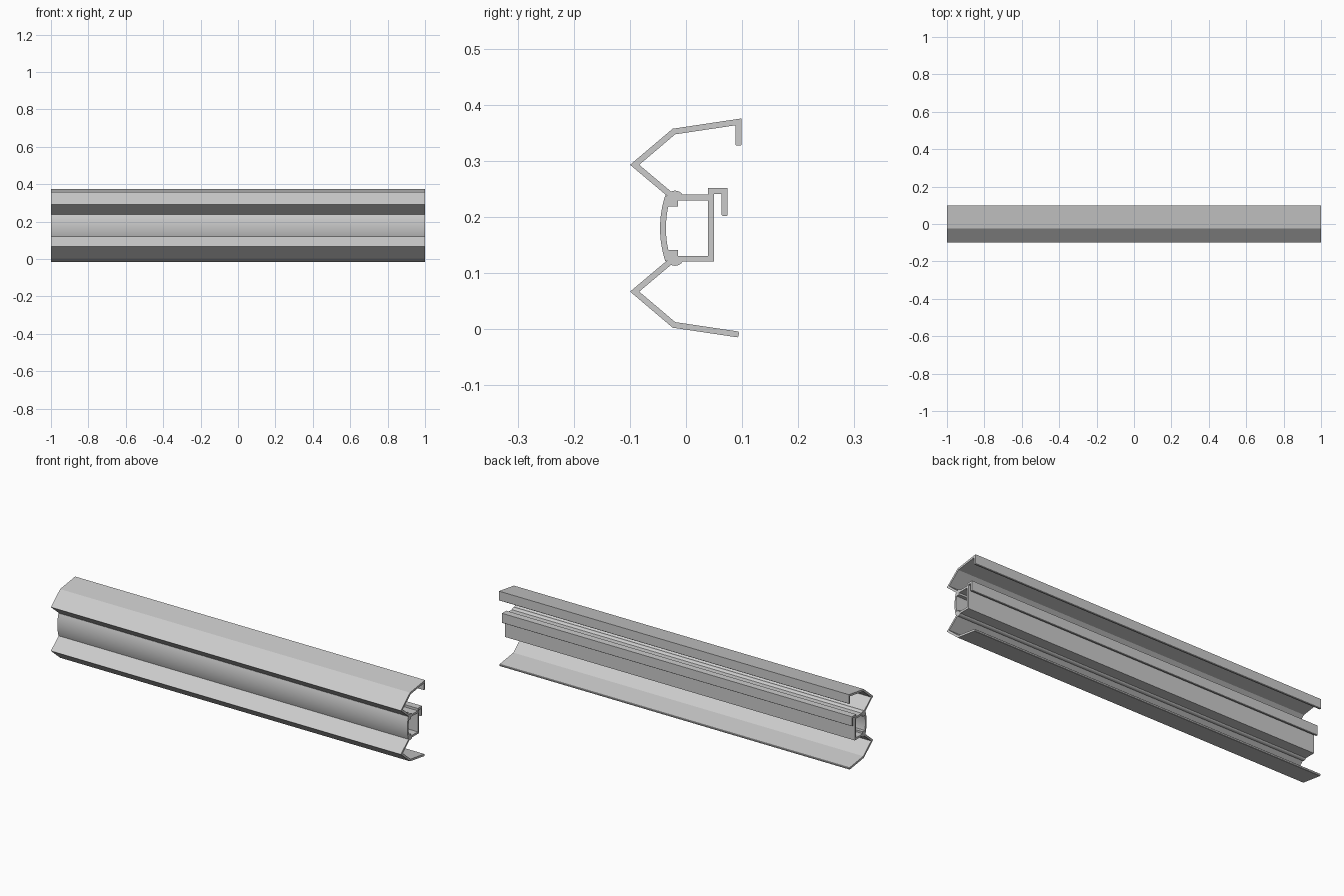
import bpy, bmesh, math
from mathutils import Vector

if "Cube" in bpy.data.objects:
    bpy.data.objects.remove(bpy.data.objects["Cube"])

HALF = 1.0      # half length along x
MID = 0.18      # mirror height of the section
T = 0.0105      # sheet thickness


def extrude(name, pts, flip=False, smooth=False):
    """Extrude a closed (y, z) outline along x; flip mirrors it about MID."""
    if flip:
        pts = [(y, 2 * MID - z) for y, z in pts]
    bm = bmesh.new()
    face = bm.faces.new([bm.verts.new((-HALF, y, z)) for y, z in pts])
    res = bmesh.ops.extrude_face_region(bm, geom=[face])
    new = [v for v in res["geom"] if isinstance(v, bmesh.types.BMVert)]
    bmesh.ops.translate(bm, verts=new, vec=(2 * HALF, 0, 0))
    bmesh.ops.recalc_face_normals(bm, faces=bm.faces)
    me = bpy.data.meshes.new(name)
    bm.to_mesh(me)
    bm.free()
    ob = bpy.data.objects.new(name, me)
    bpy.context.collection.objects.link(ob)
    if smooth:
        bpy.ops.object.select_all(action='DESELECT')
        ob.select_set(True)
        bpy.context.view_layer.objects.active = ob
        bpy.ops.object.shade_smooth_by_angle(angle=math.radians(30))
    return ob


def strip(path, t=T, tip=0.0):
    """Outline of a sheet around a centreline; tip chamfers the last end."""
    p = [Vector(q) for q in path]
    left, right = [], []
    for i, q in enumerate(p):
        dirs = []
        if i > 0:
            dirs.append((q - p[i - 1]).normalized())
        if i < len(p) - 1:
            dirs.append((p[i + 1] - q).normalized())
        norms = [Vector((-d.y, d.x)) for d in dirs]
        m = sum(norms, Vector((0, 0))).normalized()
        off = m * (t / 2 / m.dot(norms[0]))
        if i == len(p) - 1 and tip:
            d, n = dirs[0], norms[0]
            for side, s in ((left, 1), (right, -1)):
                side.append(q - d * tip + n * s * t / 2)
                side.append(q + n * s * (t / 2 - tip))
        else:
            left.append(q + off)
            right.append(q - off)
    return [tuple(v) for v in left + right[::-1]]


# Bent wings: the upper one ends in a down-turned lip, the lower one is plain
wing = [(-0.022, 0.2345), (-0.0915, 0.293), (-0.0215, 0.3523)]
extrude("upper_wing", strip(wing + [(0.0935, 0.3695), (0.0935, 0.327)], tip=0.002))
extrude("lower_wing", strip(wing + [(0.094, 0.3365 + 0.0325 - 0.0325 + 0.033)],
                            tip=0.002), flip=True)

# Square-cornered channel behind the front web
extrude("channel", strip([(-0.018, 0.2345), (0.0443, 0.2345),
                          (0.0443, 0.1255), (-0.018, 0.1255)]))

# Hook on the rear upper corner of the channel
extrude("rear_hook", strip([(0.0443, 0.231), (0.0443, 0.2465),
                            (0.0688, 0.2465), (0.0688, 0.202)], tip=0.0015))

# Gently bowed front web
h, sag = 0.057, 0.009
R = (h * h + sag * sag) / (2 * sag)
a = math.asin(h / R)
arc = [(-0.041 + R - R * math.cos(a * k / 8), MID + R * math.sin(a * k / 8))
       for k in range(-8, 9)]
extrude("front_web", strip(arc), smooth=True)

# Rounded joint bead and inner block at both corners of the web
for label, flip in (("upper", False), ("lower", True)):
    bead = [(-0.0195 + 0.016 * math.cos(math.pi * k / 12),
             0.231 + 0.016 * math.sin(math.pi * k / 12)) for k in range(13)]
    extrude(label + "_joint_bead", bead, flip, smooth=True)
    extrude(label + "_joint_block", [(-0.036, 0.219), (-0.0143, 0.219),
                                     (-0.0143, 0.235), (-0.036, 0.235)], flip)
